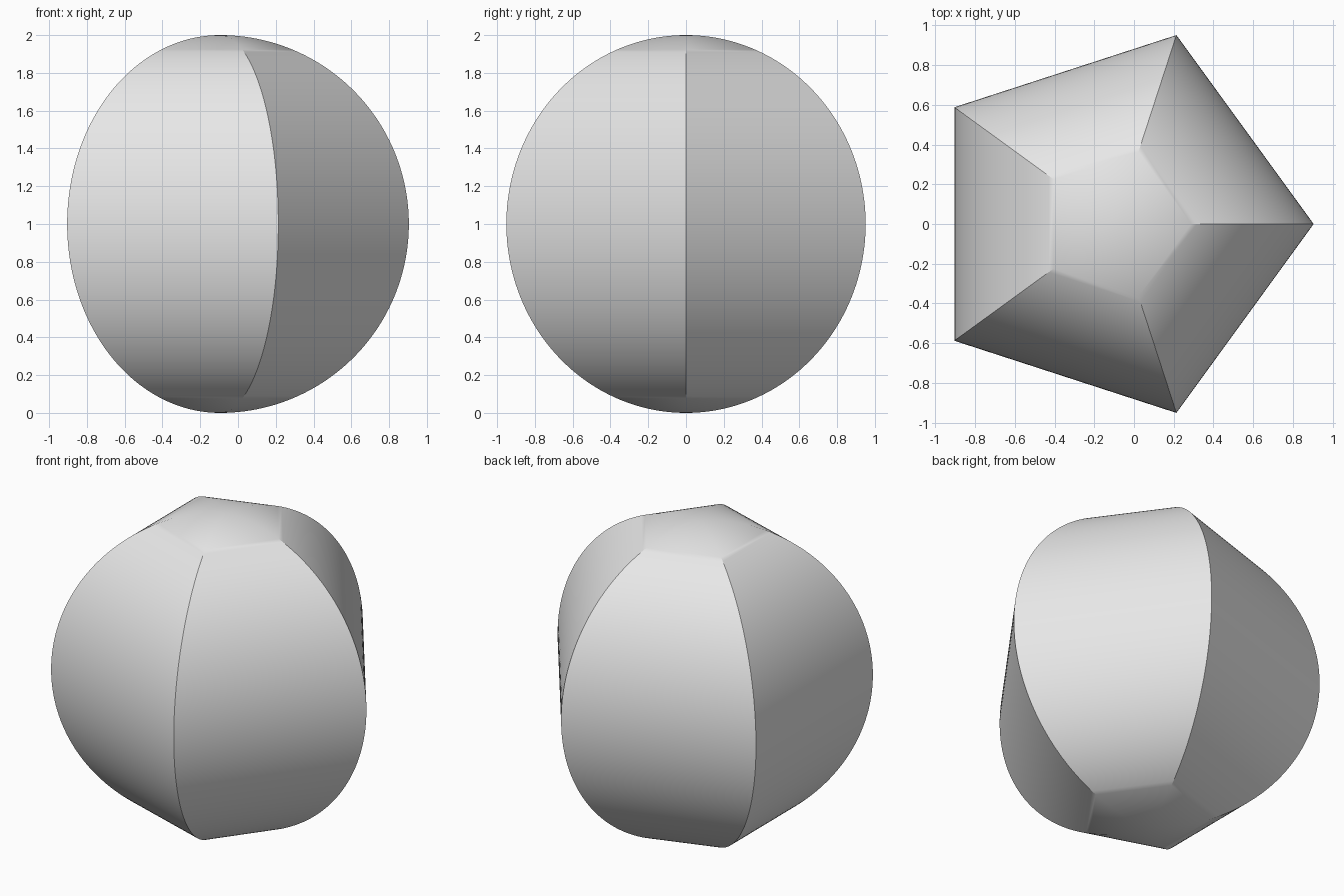
import bpy
import bmesh
from math import sin, cos, pi, radians
from mathutils import Vector

SIDES = 5      # flat-sided panels around the vertical axis
RINGS = 96     # steps from pole to pole

default_cube = bpy.data.objects.get("Cube")
if default_cube:
    bpy.data.objects.remove(default_cube, do_unlink=True)

# Plain grey material
grey = bpy.data.materials.new("light_grey")
grey.use_nodes = True
colour = (0.8, 0.8, 0.8, 1.0)
grey.diffuse_color = colour
for node in grey.node_tree.nodes:
    if node.type == "BSDF_PRINCIPLED":
        node.inputs["Base Color"].default_value = colour

# Half-circle profile, spun in five steps into a pentagonal sphere
bm = bmesh.new()
profile = [bm.verts.new((sin(pi * i / RINGS), 0, cos(pi * i / RINGS)))
           for i in range(RINGS + 1)]
edges = [bm.edges.new(pair) for pair in zip(profile, profile[1:])]
bmesh.ops.spin(bm, geom=profile + edges, cent=(0, 0, 0), axis=(0, 0, 1),
               angle=2 * pi, steps=SIDES, use_duplicate=False)
bmesh.ops.remove_doubles(bm, verts=bm.verts[:], dist=0.0005)
bmesh.ops.recalc_face_normals(bm, faces=bm.faces[:])

# Centre the footprint and stand it on the ground
xs = [v.co.x for v in bm.verts]
shift = Vector((-(min(xs) + max(xs)) / 2, 0, 1))
bmesh.ops.translate(bm, vec=shift, verts=bm.verts[:])

mesh = bpy.data.meshes.new("five_sided_ball")
bm.to_mesh(mesh)
bm.free()
mesh.materials.append(grey)
ball = bpy.data.objects.new("five_sided_ball", mesh)
bpy.context.collection.objects.link(ball)

# Smooth panels with crisp ridges between them
bpy.ops.object.select_all(action="DESELECT")
ball.select_set(True)
bpy.context.view_layer.objects.active = ball
bpy.ops.object.shade_smooth_by_angle(angle=radians(30))
